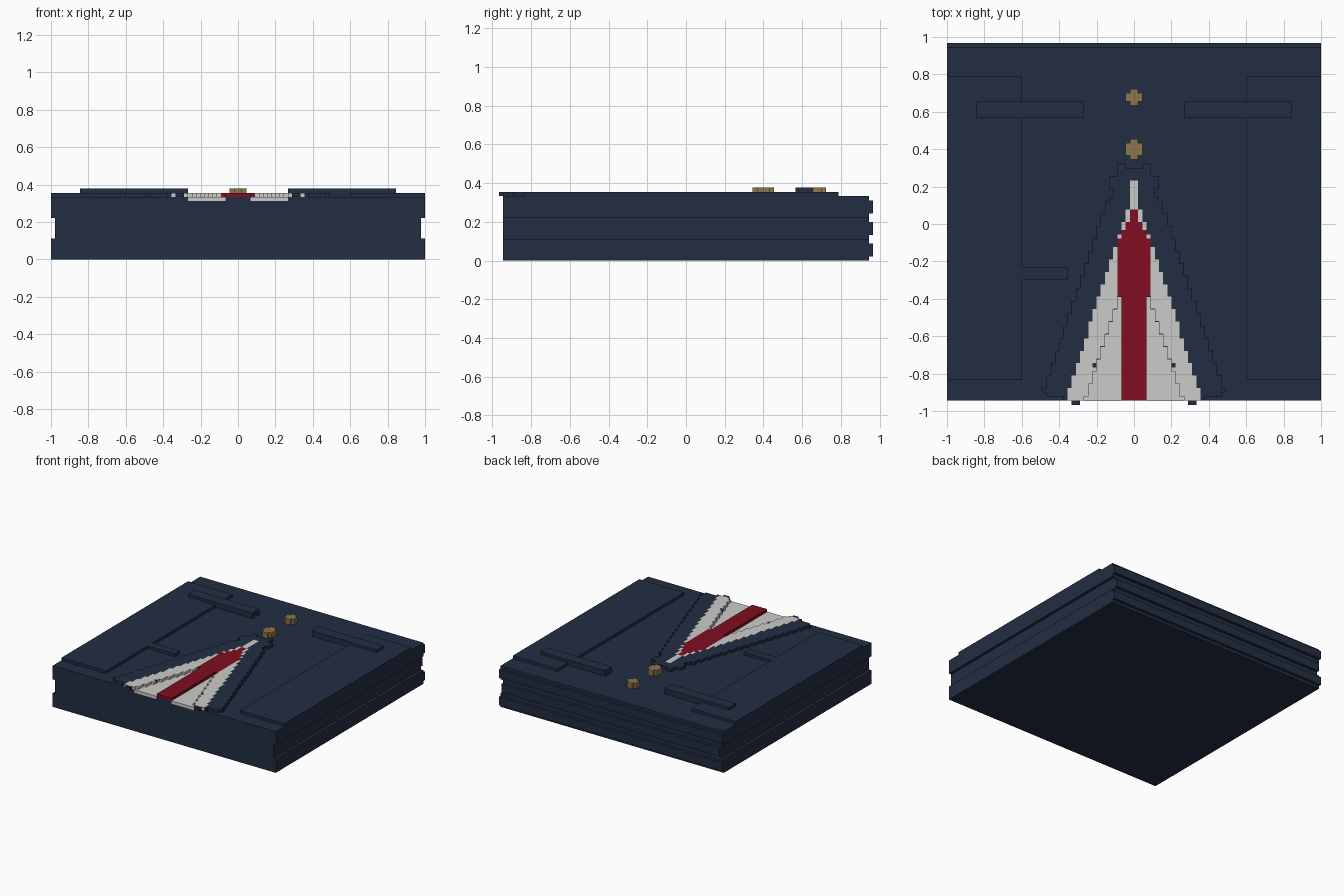
import bpy, bmesh

if "Cube" in bpy.data.objects:
    bpy.data.objects.remove(bpy.data.objects["Cube"])

V = 1 / 45          # one block unit
Y0 = -43.5          # row 0 starts at the very front


def material(name, rgb):
    m = bpy.data.materials.new(name)
    m.diffuse_color = (*rgb, 1)
    m.use_nodes = True
    m.node_tree.nodes["Principled BSDF"].inputs["Base Color"].default_value = m.diffuse_color
    return m


NAVY = material("navy cloth", (0.0165, 0.027, 0.055))
WHITE = material("off white", (0.60, 0.60, 0.58))
RED = material("dark red", (0.220, 0.004, 0.015))
BRASS = material("brass", (0.262, 0.181, 0.074))


def prism(name, pts, z0, z1, mat, mirror=False):
    """Extrude an outline of (x, row) points between two heights, in block units."""
    bm = bmesh.new()
    low = [bm.verts.new((x * V, (r + Y0) * V, z0 * V)) for x, r in pts]
    high = [bm.verts.new((x * V, (r + Y0) * V, z1 * V)) for x, r in pts]
    bm.faces.new(low[::-1])
    bm.faces.new(high)
    n = len(pts)
    for i in range(n):
        k = (i + 1) % n
        bm.faces.new((low[i], low[k], high[k], high[i]))
    if mirror:  # open the seam so both halves join
        seam = [f for f in bm.faces if all(abs(v.co.x) < 1e-6 for v in f.verts)]
        bmesh.ops.delete(bm, geom=seam, context='FACES')
    bmesh.ops.recalc_face_normals(bm, faces=bm.faces)
    me = bpy.data.meshes.new(name)
    bm.to_mesh(me)
    bm.free()
    me.materials.append(mat)
    ob = bpy.data.objects.new(name, me)
    bpy.context.collection.objects.link(ob)
    if mirror:
        ob.modifiers.new("Mirror", 'MIRROR')
    return ob


def box(name, x0, x1, r0, r1, z0, z1, mat, mirror=False):
    return prism(name, [(x0, r0), (x1, r0), (x1, r1), (x0, r1)], z0, z1, mat, mirror)


def stepped(name, r0, r1, left, right, z0, z1, mat):
    """Mirrored plate whose edges step row by row."""
    pts = []
    for r in range(r0, r1):
        pts += [(right(r), r), (right(r), r + 1)]
    for r in reversed(range(r0, r1)):
        pts += [(left(r), r + 1), (left(r), r)]
    clean = [p for i, p in enumerate(pts) if p != pts[i - 1]]
    return prism(name, clean, z0, z1, mat, True)


# Half widths of each layer per row
def tie(r):
    for top, w in ((26, 3), (40, 4), (42, 3), (44, 2), (47, 1)):
        if r < top:
            return w
    return 0


def opening(r):
    return 4 + (25 - r) // 3 if r < 26 else 0


def shirt(r):
    return 1 if r >= 47 else 1 + -int(-(47 - r) / 3.1 // 1)


def shirt_inner(r):
    return 10 if r == 9 else max(opening(r), tie(r))


def lapel(r):
    if r < 3:
        return (16, 17, 21)[r]
    if r >= 55:
        return 4
    return 6 if r >= 52 else 5 if r >= 50 else 6 + (51 - r) // 3


def lapel_inner(r):
    return 2 if r == 57 else 0 if r >= 54 else shirt(r)


# Folded body: cross-section with a groove down each side, running front to back
body = prism("folded_body", [(-45, 0), (45, 0), (45, 5), (44, 5), (44, 10), (45, 10),
                             (45, 15), (-45, 15), (-45, 10), (-44, 10), (-44, 5), (-45, 5)],
             -42.5 - Y0, 42.5 - Y0, NAVY)
# stand the section up: its (x, row, z) becomes (x, depth, height)
for v in body.data.vertices:
    x, y, z = v.co
    v.co = (x, z + Y0 * V, y - Y0 * V)
body.data.flip_normals()

# Rounded folds at the back
for i, w in enumerate((45, 44, 45)):
    box(f"back_fold_{i + 1}", -w, w, 86, 87, 5 * i + 1, 5 * i + 4, NAVY)

# Folded sleeves, shoulder tabs and chest pocket
box("sleeve_panels", 27, 45, 6, 79, 15, 16, NAVY, True)
box("shoulder_tabs", 12, 38, 69, 73, 15, 17, NAVY, True)
box("chest_pocket", -27, -16, 30, 33, 15, 16, NAVY)

# Shirt front, shirt collar, tie and lapels
stepped("shirt_front", 1, 26, tie, opening, 14, 15.05, WHITE).location.y = -0.001
stepped("shirt_collar", 1, 54, shirt_inner, shirt, 15, 16, WHITE)
stepped("tie", 1, 47, lambda r: 0, tie, 15, 16, RED)
stepped("lapels", 1, 58, lapel_inner, lapel, 15, 16, NAVY)
box("collar_studs", 9, 10, 9, 10, 15, 16, NAVY, True)
box("lapel_tips", 13, 15, 0, 1, 15, 16, NAVY, True)

# Cross-shaped buttons
for name, r0, r1 in (("lower_button", 59, 64), ("upper_button", 72, 76)):
    stepped(name, r0, r1, lambda r: 0,
            lambda r, a=r0, b=r1: 1 if r in (a, b - 1) else 2, 15, 17, BRASS)
